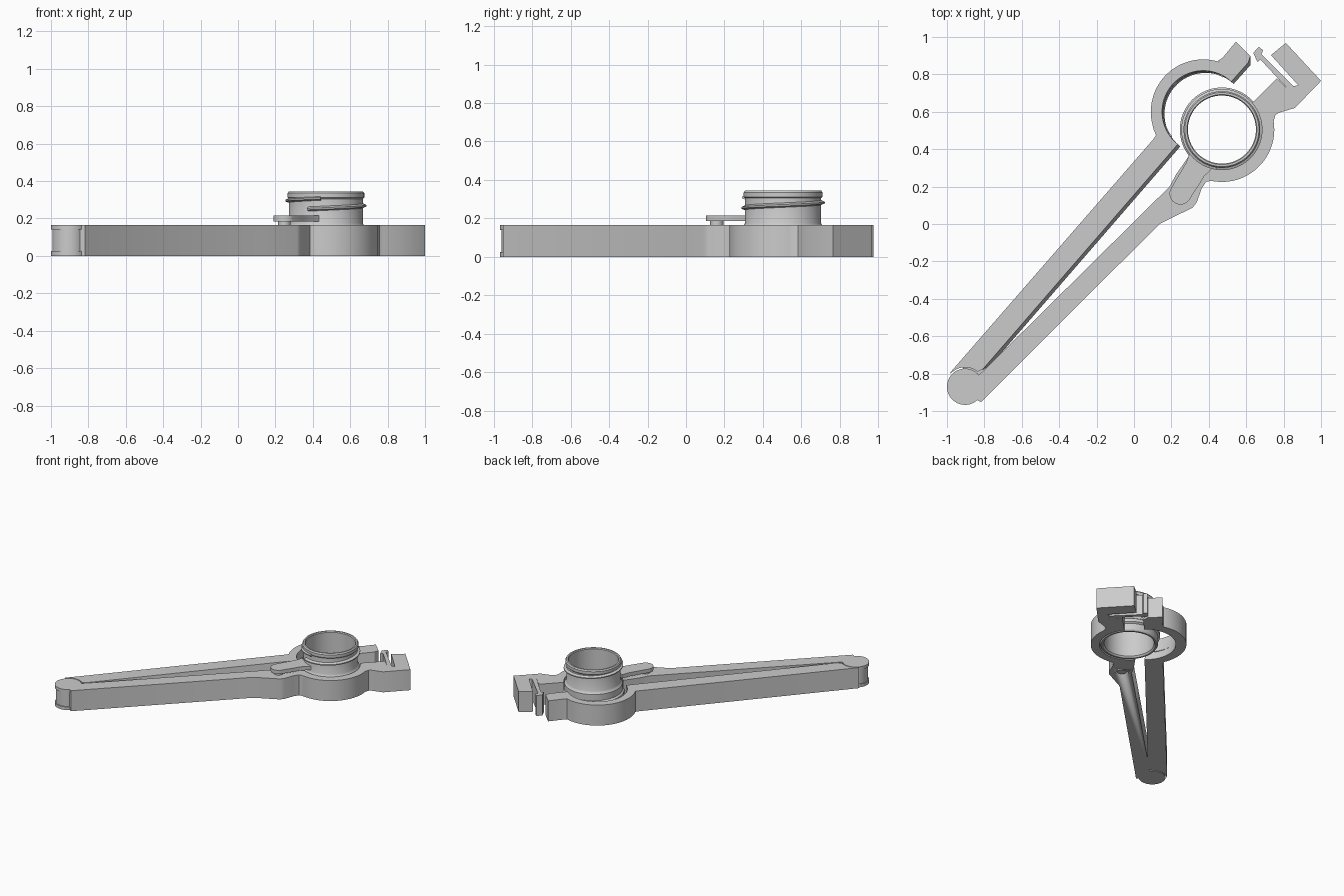
import bpy, bmesh, math
from mathutils import Vector

if "Cube" in bpy.data.objects:
    bpy.data.objects.remove(bpy.data.objects["Cube"], do_unlink=True)

GREY = (0.6, 0.6, 0.6, 1)
mat = bpy.data.materials.new("plain grey")
mat.use_nodes = True
mat.diffuse_color = GREY
mat.node_tree.nodes["Principled BSDF"].inputs["Base Color"].default_value = GREY

H = 0.165                    # thickness of the arms
HINGE = (-0.903, -0.87)
NECK = (0.47, 0.505)
CLAMP = (0.37, 0.60)         # centre of the open half ring


def finish(name, bm):
    bmesh.ops.recalc_face_normals(bm, faces=bm.faces)
    me = bpy.data.meshes.new(name)
    bm.to_mesh(me)
    bm.free()
    ob = bpy.data.objects.new(name, me)
    bpy.context.collection.objects.link(ob)
    me.materials.append(mat)
    bpy.ops.object.select_all(action='DESELECT')
    ob.select_set(True)
    bpy.context.view_layer.objects.active = ob
    bpy.ops.object.shade_smooth_by_angle(angle=math.radians(30))
    return ob


def arc(c, r, a0, a1, n=32):
    angles = [math.radians(a0 + (a1 - a0) * i / n) for i in range(n + 1)]
    return [(c[0] + r * math.cos(a), c[1] + r * math.sin(a)) for a in angles]


def prism(name, outline, z0, z1, leaning=0, lean=(0, 0)):
    """Extrude an outline; the first `leaning` points shift at the bottom."""
    bm = bmesh.new()
    low = [bm.verts.new((x + lean[0] * (i < leaning), y + lean[1] * (i < leaning), z0))
           for i, (x, y) in enumerate(outline)]
    top = [bm.verts.new((x, y, z1)) for x, y in outline]
    bm.faces.new(low)
    bm.faces.new(top)
    n = len(outline)
    for i in range(n):
        j = (i + 1) % n
        bm.faces.new((low[i], low[j], top[j], top[i]))
    return finish(name, bm)


def sweep(name, rings, closed):
    """Skin a chain of closed sections."""
    bm = bmesh.new()
    loops = [[bm.verts.new(p) for p in ring] for ring in rings]
    pairs = list(zip(loops, loops[1:]))
    if closed:
        pairs.append((loops[-1], loops[0]))
    else:
        bm.faces.new(loops[0])
        bm.faces.new(loops[-1])
    for a, b in pairs:
        for i in range(len(a)):
            j = (i + 1) % len(a)
            bm.faces.new((a[i], a[j], b[j], b[i]))
    return finish(name, bm)


def turned(name, c, profile, a0=0, a1=360, rise=0, n=72):
    """Turn an (r, z) section around c, optionally rising like a thread."""
    full = a1 - a0 == 360 and not rise
    rings = []
    for i in range(n if full else n + 1):
        t = i / n
        a = math.radians(a0 + (a1 - a0) * t)
        rings.append([(c[0] + r * math.cos(a), c[1] + r * math.sin(a), z + rise * t)
                      for r, z in profile])
    return sweep(name, rings, full)


# Open arm with its half ring and catch tab; inner wall leans slightly
inner = [(-0.807, -0.775)] + arc(CLAMP, 0.22, 232, 47) + [(0.61, 0.862)]
outer = [(0.622, 0.898), (0.545, 0.975), (0.475, 0.89), (0.45, 0.873)]
outer += arc(CLAMP, 0.28, 72, 195) + [(0.105, 0.505), (0.118, 0.475), (0.105, 0.455)]
outer += [(-0.984, -0.796)] + arc(HINGE, 0.104, 138, 50, 16)
prism("open_arm", inner + outer, 0, H, len(inner), (0.013, -0.012))
turned("clamp_ridge", CLAMP, [(0.212, 0.06), (0.212, 0.10), (0.24, 0.11), (0.24, 0.05)],
       60, 218)

# Latch arm with its half ring, catch strip and hooked jaw
latch = [(-0.86, -0.835), (-0.807, -0.786), (0.19, 0.2), (0.225, 0.265)]
latch += arc(NECK, 0.217, 218, 401, 40)
latch += [(0.765, 0.78), (0.843, 0.700),
          (0.675, 0.880), (0.66, 0.866), (0.638, 0.915), (0.668, 0.948),
          (0.69, 0.928), (0.682, 0.908), (0.853, 0.737), (0.878, 0.742),
          (0.732, 0.903), (0.812, 0.968), (1.0, 0.765), (0.86, 0.62),
          (0.775, 0.595), (0.756, 0.582)]
latch += arc(NECK, 0.28, 9, -102, 40)
latch += [(0.385, 0.225), (0.362, 0.19), (0.335, 0.115), (0.314, 0.088),
          (0.137, 0.0), (-0.818, -0.952), (-0.86, -0.93)]
arm = prism("latch_arm", latch, 0, H)

# Pin hole through the latch arm
PIN = (0.248, 0.16)
cutter = prism("pin_hole_cutter", arc(PIN, 0.045, 0, 345, 23), -0.05, 0.12)
cutter.hide_render = True
cutter.hide_set(True)
hole = arm.modifiers.new("pin_hole", 'BOOLEAN')
hole.object = cutter
hole.operation = 'DIFFERENCE'
hole.solver = 'EXACT'

# Hinge: two outer plates around a slightly smaller knuckle
disc = arc(HINGE, 0.097, 0, 352.5, 47)
prism("hinge_bottom_plate", disc, 0, 0.025)
prism("hinge_top_plate", disc, 0.14, H)
prism("hinge_knuckle", arc(HINGE, 0.09, 0, 352.5, 47), 0.025, 0.14)
prism("knuckle_bridge", [(-0.93, -0.85), (-0.86, -0.89), (-0.79, -0.765), (-0.90, -0.70)],
      0.03, 0.135)

# Threaded bottle neck
turned("neck_tube", NECK, [
    (0.182, 0.012), (0.192, 0), (0.205, 0), (0.212, 0.012), (0.212, 0.06),
    (0.225, 0.07), (0.225, 0.095), (0.212, 0.105), (0.212, 0.155), (0.203, 0.165),
    (0.198, 0.175), (0.198, 0.305), (0.205, 0.312), (0.205, 0.335), (0.198, 0.345),
    (0.187, 0.345), (0.182, 0.338)])
turned("neck_thread", NECK, [(0.195, 0.238), (0.217, 0.246), (0.217, 0.254), (0.195, 0.264)],
       242, 622, 0.058, 96)

# Tab strap joining the neck to its pin
tab = arc((0.248, 0.162), 0.058, 150, 320, 20)
tab += [(0.345, 0.205), (0.375, 0.255), (0.435, 0.312), (0.30, 0.385), (0.28, 0.33)]
prism("strap_tab", tab, 0.185, 0.215)
prism("strap_pin", arc(PIN, 0.034, 0, 345, 23), 0.01, 0.19)
